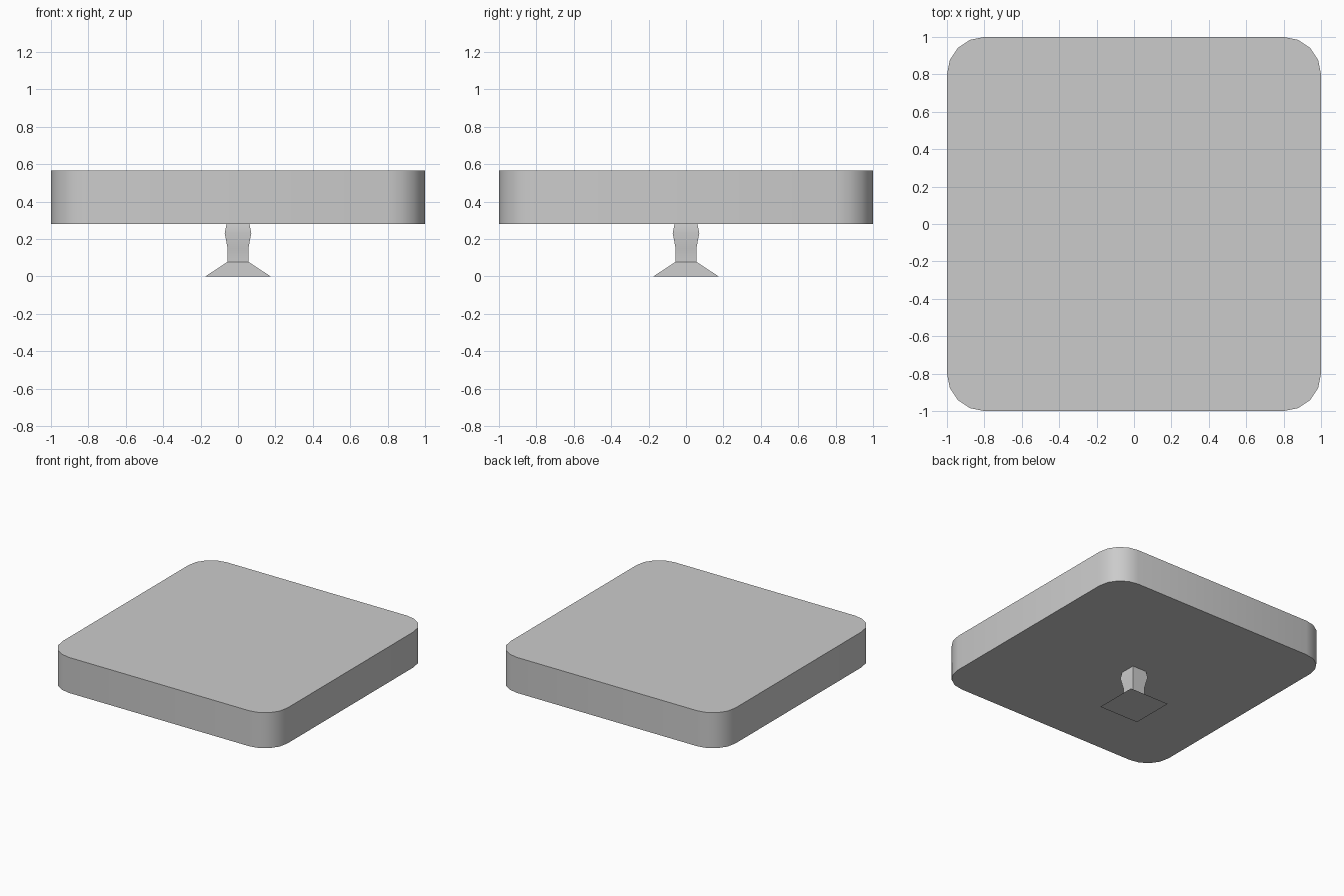
import bpy, bmesh, math

if "Cube" in bpy.data.objects:
    bpy.data.objects.remove(bpy.data.objects["Cube"])


def loft(name, rings, angle):
    """Closed solid through a stack of equal-length rings of points."""
    bm = bmesh.new()
    loops = [[bm.verts.new(p) for p in ring] for ring in rings]
    n = len(loops[0])
    for low, high in zip(loops, loops[1:]):
        for i in range(n):
            j = (i + 1) % n
            bm.faces.new((low[i], low[j], high[j], high[i]))
    bm.faces.new(loops[0][::-1])
    bm.faces.new(loops[-1])
    mesh = bpy.data.meshes.new(name)
    bm.to_mesh(mesh)
    bm.free()
    obj = bpy.data.objects.new(name, mesh)
    bpy.context.collection.objects.link(obj)
    bpy.ops.object.select_all(action='DESELECT')
    obj.select_set(True)
    bpy.context.view_layer.objects.active = obj
    bpy.ops.object.shade_smooth_by_angle(angle=math.radians(angle))
    return obj


def rounded_square(half, radius, z, segments=4):
    c = half - radius
    ring = []
    for q, (sx, sy) in enumerate([(1, 1), (-1, 1), (-1, -1), (1, -1)]):
        for k in range(segments + 1):
            a = math.pi / 2 * (q + k / segments)
            ring.append((sx * c + radius * math.cos(a),
                         sy * c + radius * math.sin(a), z))
    return ring


def square(half, z):
    return [(half, half, z), (-half, half, z), (-half, -half, z), (half, -half, z)]


# Thick rounded slab
loft("top_slab", [rounded_square(1.0, 0.2, z) for z in (0.28, 0.565)], 30)

# Square pedestal: flared foot, narrow neck, slight bulge under the slab
profile = [(0.174, 0.0), (0.055, 0.078), (0.055, 0.148), (0.071, 0.23), (0.061, 0.282)]
loft("pedestal", [square(h, z) for h, z in profile], 30)
